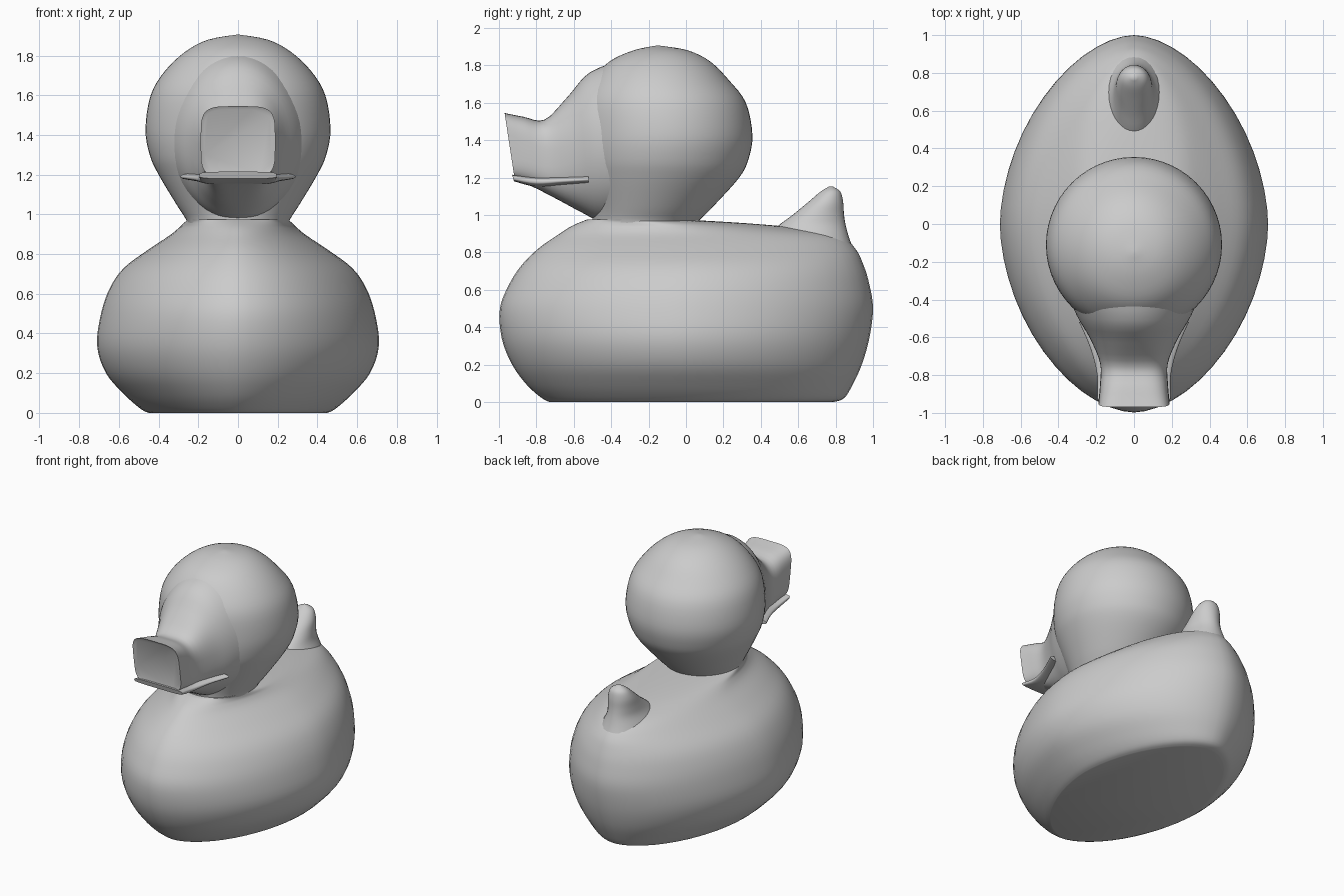
import bpy, bmesh, math

mat = bpy.data.materials.new("plain grey")
mat.diffuse_color = (0.6, 0.6, 0.6, 1)


def spline(a, b, c, d, t):
    """Catmull-Rom blend of four section tuples."""
    return [0.5 * (2 * q + (r - p) * t + (2 * p - 5 * q + 4 * r - s) * t * t
                   + (3 * q - p - 3 * r + s) * t ** 3) for p, q, r, s in zip(a, b, c, d)]


def loft(name, sections, steps=4, sides=56, rim=False):
    """Sections: (y1, z1, y2, z2, half width, superellipse power)."""
    rows, last = [], len(sections) - 1
    for i in range(last):
        ctrl = [sections[max(0, min(last, i + k))] for k in (-1, 0, 1, 2)]
        rows += [spline(*ctrl, s / steps) for s in range(steps)]
    rows.append(sections[-1])
    bm = bmesh.new()
    rings = []
    for y1, z1, y2, z2, w, n in rows:
        ring = []
        for k in range(sides):
            a = 2 * math.pi * k / sides
            c, s = math.cos(a), math.sin(a)
            u = math.copysign(abs(c) ** (2 / n), c)
            v = math.copysign(abs(s) ** (2 / n), s)
            ring.append(bm.verts.new((w * v, (y1 + y2) / 2 + u * (y1 - y2) / 2,
                                      (z1 + z2) / 2 + u * (z1 - z2) / 2)))
        rings.append(ring)
    for r0, r1 in zip(rings, rings[1:]):
        for k in range(sides):
            j = (k + 1) % sides
            bm.faces.new((r0[k], r0[j], r1[j], r1[k]))
    bm.faces.new(rings[0])
    cap = bm.faces.new(rings[-1])
    bmesh.ops.recalc_face_normals(bm, faces=bm.faces)
    if rim:
        bmesh.ops.inset_region(bm, faces=[cap], thickness=0.018, depth=-0.008)
    me = bpy.data.meshes.new(name)
    bm.to_mesh(me)
    bm.free()
    ob = bpy.data.objects.new(name, me)
    bpy.context.collection.objects.link(ob)
    me.materials.append(mat)
    bpy.ops.object.select_all(action='DESELECT')
    ob.select_set(True)
    bpy.context.view_layer.objects.active = ob
    bpy.ops.object.shade_smooth_by_angle(angle=math.radians(40))
    return ob


def level(rows, n):
    """Horizontal sections from (z, front y, back y, half width)."""
    return [(f, z, b, z, w, n) for z, f, b, w in rows]


# egg-shaped body with flat base
loft("body", level([
    (0.0, -0.73, 0.79, 0.45), (0.02, -0.77, 0.845, 0.49), (0.09, -0.85, 0.89, 0.57),
    (0.2, -0.93, 0.94, 0.665), (0.34, -0.985, 0.98, 0.71), (0.5, -0.995, 1.0, 0.69),
    (0.63, -0.945, 0.98, 0.645), (0.73, -0.88, 0.95, 0.575), (0.82, -0.79, 0.905, 0.455),
    (0.89, -0.69, 0.82, 0.35), (0.93, -0.63, 0.6, 0.3), (0.955, -0.58, 0.33, 0.275),
    (0.975, -0.53, 0.0, 0.25)], 1.78))

# round head narrowing to the neck
loft("head", level([
    (0.94, -0.5, 0.04, 0.25), (0.98, -0.5, 0.08, 0.265), (1.05, -0.51, 0.15, 0.31),
    (1.2, -0.55, 0.285, 0.4), (1.3, -0.57, 0.335, 0.445), (1.43, -0.575, 0.355, 0.466),
    (1.6, -0.56, 0.32, 0.44), (1.72, -0.5, 0.23, 0.37), (1.82, -0.41, 0.13, 0.265),
    (1.88, -0.28, 0.01, 0.15), (1.905, -0.16, -0.14, 0.01)], 2))

# forehead cone running into the flared beak, flat rimmed front
loft("beak", [
    (-0.30, 1.84, -0.30, 0.97, 0.38, 2), (-0.51, 1.765, -0.45, 0.965, 0.305, 2),
    (-0.63, 1.635, -0.57, 1.02, 0.235, 2.3), (-0.755, 1.51, -0.71, 1.095, 0.18, 3),
    (-0.87, 1.525, -0.83, 1.155, 0.18, 3.6), (-0.97, 1.545, -0.915, 1.185, 0.188, 4.5)],
    rim=True)

# protruding lower lip
loft("lower_lip", [
    (-0.52, 1.215, -0.52, 1.165, 0.29, 2.5), (-0.66, 1.21, -0.66, 1.155, 0.23, 2.5),
    (-0.80, 1.205, -0.80, 1.15, 0.195, 3), (-0.93, 1.215, -0.92, 1.18, 0.195, 4)])

# upturned tail
loft("tail", level([
    (0.78, 0.38, 0.91, 0.2), (0.87, 0.42, 0.875, 0.155), (0.94, 0.49, 0.855, 0.115),
    (1.0, 0.57, 0.845, 0.1), (1.07, 0.655, 0.84, 0.088), (1.125, 0.72, 0.825, 0.06),
    (1.152, 0.765, 0.785, 0.012)], 2), sides=32)
